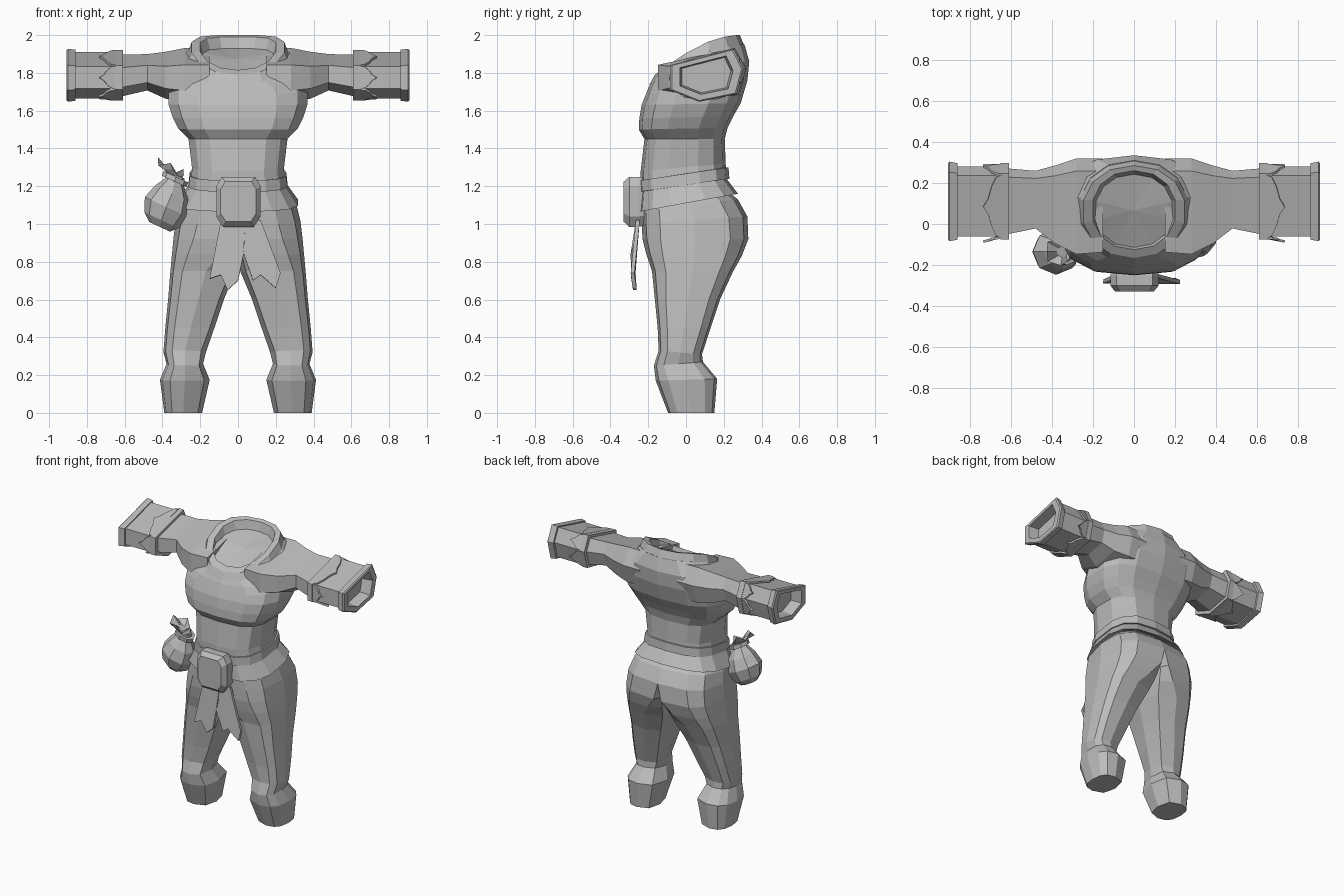
import bpy, math
from mathutils import Vector

if "Cube" in bpy.data.objects:
    bpy.data.objects.remove(bpy.data.objects["Cube"])

grey = bpy.data.materials.new("plain grey")
grey.use_nodes = True
grey.diffuse_color = (0.5, 0.5, 0.5, 1)
grey.node_tree.nodes["Principled BSDF"].inputs["Base Color"].default_value = (0.5, 0.5, 0.5, 1)


def make(name, verts, faces, thick=0):
    me = bpy.data.meshes.new(name)
    me.from_pydata([tuple(v) for v in verts], [], faces)
    me.materials.append(grey)
    ob = bpy.data.objects.new(name, me)
    bpy.context.collection.objects.link(ob)
    if thick:
        mod = ob.modifiers.new("thickness", "SOLIDIFY")
        mod.thickness = thick
        mod.offset = 0
    return ob


def loft(name, rings, start=True, end=True, close=False):
    """Skin a list of equal rings; each end may be capped with a fan."""
    n = len(rings[0])
    verts = [v for r in rings for v in r]
    faces = []
    for k in range(len(rings) if close else len(rings) - 1):
        a, b = k * n, (k + 1) % len(rings) * n
        faces += [(a + i, a + (i + 1) % n, b + (i + 1) % n, b + i) for i in range(n)]
    for use, k in ((start, 0), (end, len(rings) - 1)):
        if use and not close:
            verts.append(sum((Vector(v) for v in rings[k]), Vector()) / n)
            faces += [(k * n + i, k * n + (i + 1) % n, len(verts) - 1) for i in range(n)]
    ob = make(name, verts, faces)
    bpy.context.view_layer.objects.active = ob
    bpy.ops.object.mode_set(mode="EDIT")
    bpy.ops.mesh.select_all(action="SELECT")
    bpy.ops.mesh.normals_make_consistent(inside=False)
    bpy.ops.object.mode_set(mode="OBJECT")
    return ob


def spow(v, p):
    return math.copysign(abs(v) ** p, v)


def body_ring(zf, zb, yf, yb, hw, square=0.7, arch=False):
    """Rounded ring around the body, tilted or arched from front to back."""
    n = 14
    hw /= math.cos(math.pi / n) ** square
    pts = []
    for i in range(n):
        a = math.tau * (i + 0.5) / n
        t = 0.5 + 0.5 * spow(math.sin(a), square)
        rise = math.sin(t * math.pi / 2) if arch else t
        pts.append(Vector((hw * spow(math.cos(a), square), yf + (yb - yf) * t,
                           zf + (zb - zf) * rise)))
    return pts


# Tunic with flared hem, wide chest and sloping shoulders
loft("tunic", [body_ring(*r) for r in (
    (1.10, 1.20, -.20, .20, .24), (1.065, 1.16, -.25, .275, .318), (1.18, 1.24, -.24, .215, .252),
    (1.28, 1.32, -.24, .21, .243), (1.45, 1.45, -.22, .205, .262),
    (1.50, 1.51, -.25, .22, .315), (1.56, 1.57, -.247, .25, .345), (1.63, 1.64, -.235, .29, .368))]
    + [body_ring(1.68, 1.76, -.215, .325, .368, .72, True),
       body_ring(1.72, 1.86, -.20, .335, .34, .78, True),
       body_ring(1.755, 1.95, -.18, .31, .26, .9, True)])

# Cowl collar with sunken neck opening
loft("cowl_collar", [body_ring(*r, square=.92, arch=True) for r in (
    (1.735, 1.93, -.195, .315, .27), (1.79, 2.0, -.165, .285, .245),
    (1.815, 1.99, -.125, .26, .20), (1.75, 1.92, -.10, .24, .18))], start=False)

# Waist belt
loft("belt", [body_ring(*r) for r in (
    (1.17, 1.24, -.225, .20, .235), (1.17, 1.24, -.25, .23, .262),
    (1.23, 1.30, -.25, .225, .255), (1.23, 1.30, -.225, .20, .235))], close=True)

# Buckle: chamfered block
corners = [(-.115, 1.04), (-.115, 1.20), (-.085, 1.25), (.09, 1.25),
           (.12, 1.20), (.12, 1.04), (.085, .985), (-.08, .985)]
loft("buckle", [[(x * s, y, 1.12 + (z - 1.12) * s) for x, z in corners]
                for y, s in ((-.22, .95), (-.25, 1), (-.30, 1), (-.33, .8))])

# Torn cloth tails hanging from the buckle
tails = {
    "right_tail": [(.04, 1.02), (-.09, 1.02), (-.15, .71), (-.09, .73), (-.055, .65), (0, .70), (.03, .84)],
    "left_tail": [(.12, 1.02), (0, 1.02), (.03, .84), (.08, .70), (.12, .73), (.20, .66), (.225, .74)],
}
for name, outline in tails.items():
    make(name, [(x, -.255 - .03 * math.sin((1.02 - z) * 7), z) for x, z in outline],
         [tuple(range(len(outline)))], 0.02)


def leg_ring(side, zf, zb, inner, mid, outer, yf, yb, square):
    """Outer half-oval plus a narrower inner half; flat inside where mid equals inner."""
    pts = []
    for deg in (-90, -60, -30, 0, 30, 60, 90, 135, 180, 225):
        c, s = math.cos(math.radians(deg)), math.sin(math.radians(deg))
        x = mid + spow(c, square) * (outer - mid if deg <= 90 else mid - inner)
        t = .5 + .5 * spow(s, square)
        pts.append(Vector((side * x, yf + (yb - yf) * t, zf + (zb - zf) * t)))
    return pts


# Arm cross-section, as offsets in y and z from the arm axis
section = [(-.185, .05), (-.185, -.08), (-.035, -.14), (.16, -.10), (.195, .03), (.145, .135)]


def arm_ring(x, s, sz=None, cy=.105, cz=1.79):
    return [Vector((x, cy + y * s, cz + z * (sz or s))) for y, z in section]


for side, label in ((1, "left"), (-1, "right")):
    def tube(name, stations, **kw):
        return loft(label + "_" + name, [arm_ring(side * r[0], *r[1:]) for r in stations], **kw)

    # Trouser half: hip, thigh, knee and shin
    loft(label + "_trouser_leg", [leg_ring(side, *r) for r in (
        (1.14, 1.19, 0, 0, .25, -.21, .20, .7), (1.07, 1.13, 0, 0, .31, -.235, .275, .65),
        (1.0, 1.04, 0, 0, .33, -.235, .325, .62), (.92, .92, 0, .03, .342, -.23, .33, .6),
        (.84, .83, 0, .10, .35, -.21, .295, .6), (.75, .75, .012, .17, .358, -.18, .25, .6),
        (.60, .60, .075, .21, .37, -.165, .18, .6), (.45, .45, .125, .25, .385, -.15, .13, .65),
        (.33, .31, .17, .28, .395, -.145, .085, .75), (.25, .27, .185, .28, .378, -.17, .09, .75),
        (.17, .18, .15, .28, .413, -.16, .165, .75), (0, 0, .19, .29, .39, -.095, .15, .75))])
    tube("sleeve", [(.15, 1.2, 1.04, .085, 1.79), (.28, 1.23, 1.05, .08, 1.79),
                    (.385, 1.0, .90, .09, 1.79), (.48, .74, .70, .115, 1.805),
                    (.64, .86, .82, .105, 1.785)])
    tube("cuff_tube", [(.63, .90), (.87, .90)], end=False)
    tube("cuff_inner_band", [(.61, .8), (.61, .98), (.65, .98), (.65, .8)], close=True)
    # Open flange at the wrist, closed a little way inside
    tube("cuff_flange", [(.86, .85), (.86, .98), (.90, 1.02), (.907, .97), (.907, .74), (.83, .68)],
         start=False)
    # Pointed leaf flaps, one per cuff face
    low, high = arm_ring(0, .93), arm_ring(0, 1.03)
    verts, faces = [], []
    for i in range(6):
        j = (i + 1) % 6
        base = len(verts)
        for t, x, f in ((0, .645, 0), (.04, .672, .1), (.2, .695, .3), (.38, .71, .7), (.5, .735, 1),
                        (.62, .71, .7), (.8, .695, .3), (.96, .672, .1), (1, .645, 0)):
            p = low[i].lerp(low[j], t).lerp(high[i].lerp(high[j], t), f)
            verts.append((side * x, p.y, p.z))
        faces.append(tuple(range(base, len(verts))))
    make(label + "_cuff_flaps", verts, faces, 0.012)


# Drawstring pouch on the right hip
def pouch_ring(cx, cz, r, wave=0.0):
    axis = Vector((.42, 0, .9)).normalized()
    u, v = Vector((0, 1, 0)), Vector((axis.z, 0, -axis.x))
    pts = []
    for i in range(8):
        a = math.tau * i / 8
        p = Vector((cx, -.135, cz)) + u * r * .9 * math.cos(a) + v * r * math.sin(a)
        pts.append(p + axis * wave * (-1) ** i)
    return pts


loft("pouch", [pouch_ring(*r) for r in (
    (-.415, .985, .06), (-.405, 1.02, .10), (-.38, 1.09, .125),
    (-.35, 1.16, .10), (-.335, 1.22, .055), (-.325, 1.26, .045))])
loft("pouch_tie", [pouch_ring(*r) for r in (
    (-.338, 1.225, .05), (-.338, 1.225, .072), (-.328, 1.25, .072), (-.328, 1.25, .05))], close=True)
loft("pouch_ruffle", [pouch_ring(-.335, 1.25, .04), pouch_ring(-.35, 1.28, .065, wave=.01),
                      pouch_ring(-.365, 1.305, .075, wave=.02), pouch_ring(-.35, 1.28, .03)], start=False)
